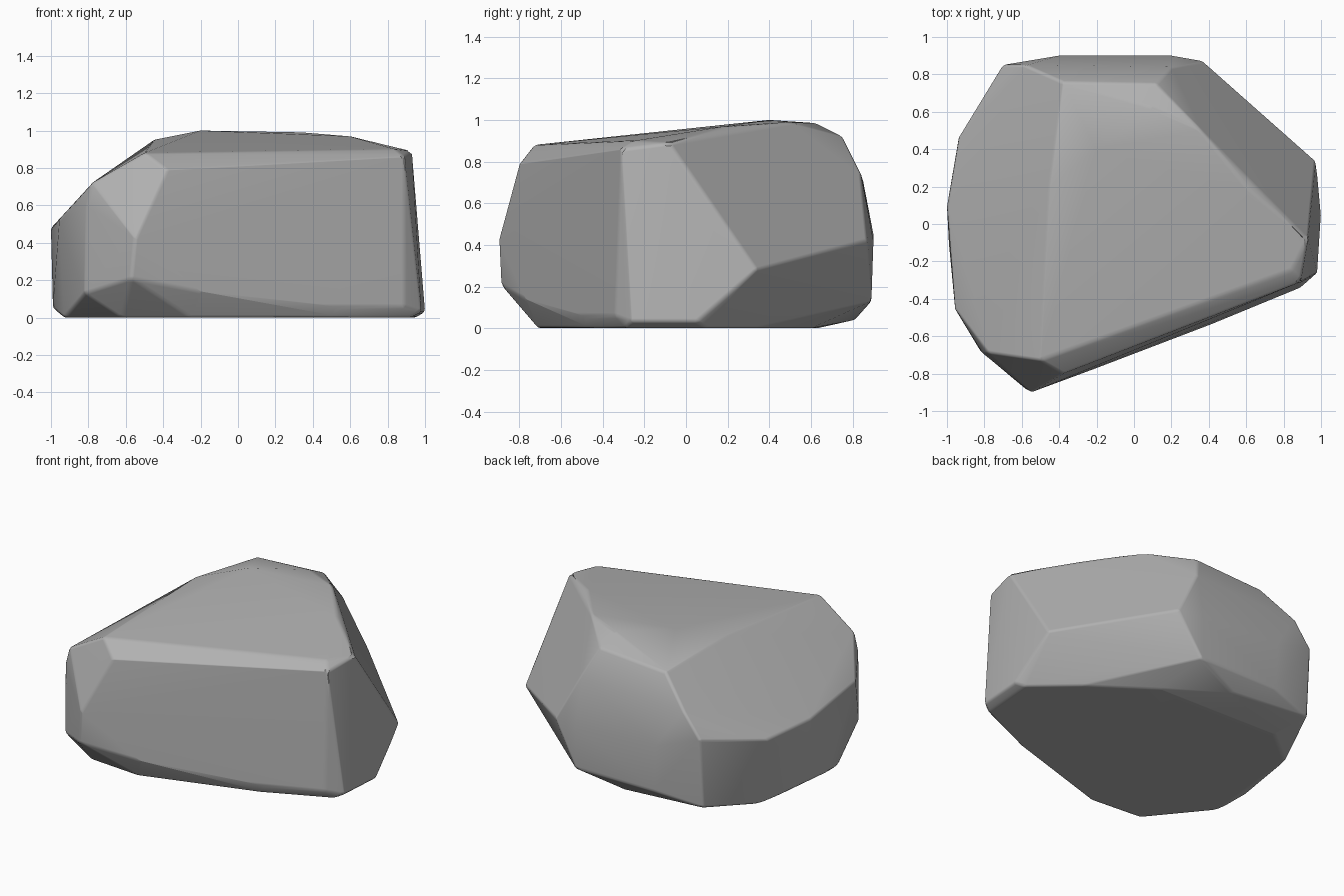
import bpy
import bmesh
from math import radians

# Remove the default cube only
default_cube = bpy.data.objects.get("Cube")
if default_cube:
    bpy.data.objects.remove(default_cube, do_unlink=True)


def make_material(name, colour):
    material = bpy.data.materials.new(name)
    material.use_nodes = True
    material.diffuse_color = colour
    shader = material.node_tree.nodes["Principled BSDF"]
    shader.inputs["Base Color"].default_value = colour
    shader.inputs["Roughness"].default_value = 0.9
    return material


def hull_object(name, corner_groups, material):
    """Wrap a set of corner points in one closed convex skin."""
    shape = bmesh.new()
    for corners in corner_groups:
        for corner in corners:
            shape.verts.new(corner)
    result = bmesh.ops.convex_hull(shape, input=shape.verts)
    unused = {item for key in ("geom_interior", "geom_unused")
              for item in result[key] if isinstance(item, bmesh.types.BMVert)}
    bmesh.ops.delete(shape, geom=list(unused), context="VERTS")
    # Merge nearly flat triangles into broad facets
    bmesh.ops.dissolve_limit(shape, angle_limit=radians(3),
                             verts=shape.verts, edges=shape.edges)
    bmesh.ops.recalc_face_normals(shape, faces=shape.faces)
    mesh = bpy.data.meshes.new(name)
    shape.to_mesh(mesh)
    shape.free()
    mesh.materials.append(material)
    created = bpy.data.objects.new(name, mesh)
    bpy.context.collection.objects.link(created)
    return created


# Flat footprint resting on the ground
footprint = [(x, y, 0) for x, y in (
    (-.62, -.68), (-.25, -.71), (.5, -.48), (.92, -.29),
    (.95, .1), (.7, .32), (.3, .6), (-.6, .63), (-.86, .42), (-.93, -.3))]

# Lower rim, tucked under at the back and at the front point
lower_rim = [
    (-.99, -.1, .05), (-.7, .82, .08), (-.1, .81, .04),
    (-.4, .89, .13), (.2, .89, .13), (.98, .27, .22), (1, .05, .03),
    (.98, -.26, .03), (.89, -.34, .06), (.55, -.48, .06),
    (-.2, -.77, .14), (-.57, -.89, .21), (-.82, -.68, .13)]

# Widest band around the sides
side_band = [
    (-.55, -.9, .42), (-.81, -.69, .6), (-.96, -.45, .52), (-1, .1, .48),
    (-.94, .46, .47), (-.7, .85, .55), (-.4, .9, .45), (.2, .9, .42),
    (.37, .87, .42), (.6, .64, .42), (.97, .34, .28)]

# Sloping shoulder below the crown
shoulder = [
    (-.38, -.8, .79), (-.5, -.73, .88), (-.78, -.69, .72),
    (.89, -.31, .86), (.93, -.08, .89), (-.58, .85, .71), (.2, .84, .74)]

# Gently tilted crown
crown = [
    (.84, -.25, .9), (-.4, -.5, .91), (-.45, .2, .95), (-.38, .76, .89),
    (.12, .75, .92), (-.2, .4, 1), (.1, .62, .985), (.36, .5, .99),
    (.61, .19, .97)]

stone_grey = make_material("stone grey", (.44, .44, .44, 1))
boulder = hull_object("boulder", (footprint, lower_rim, side_band,
                                  shoulder, crown), stone_grey)

# Worn edges
wear = boulder.modifiers.new("worn_edges", "BEVEL")
wear.width = .015
wear.segments = 2
wear.limit_method = "ANGLE"
wear.angle_limit = radians(18)

# Soft edges around facets that stay flat
bpy.ops.object.select_all(action="DESELECT")
boulder.select_set(True)
bpy.context.view_layer.objects.active = boulder
bpy.ops.object.modifier_apply(modifier=wear.name)
bpy.ops.object.shade_smooth_by_angle(angle=radians(30))
flatten = boulder.modifiers.new("flat_facets", "WEIGHTED_NORMAL")
flatten.keep_sharp = True
